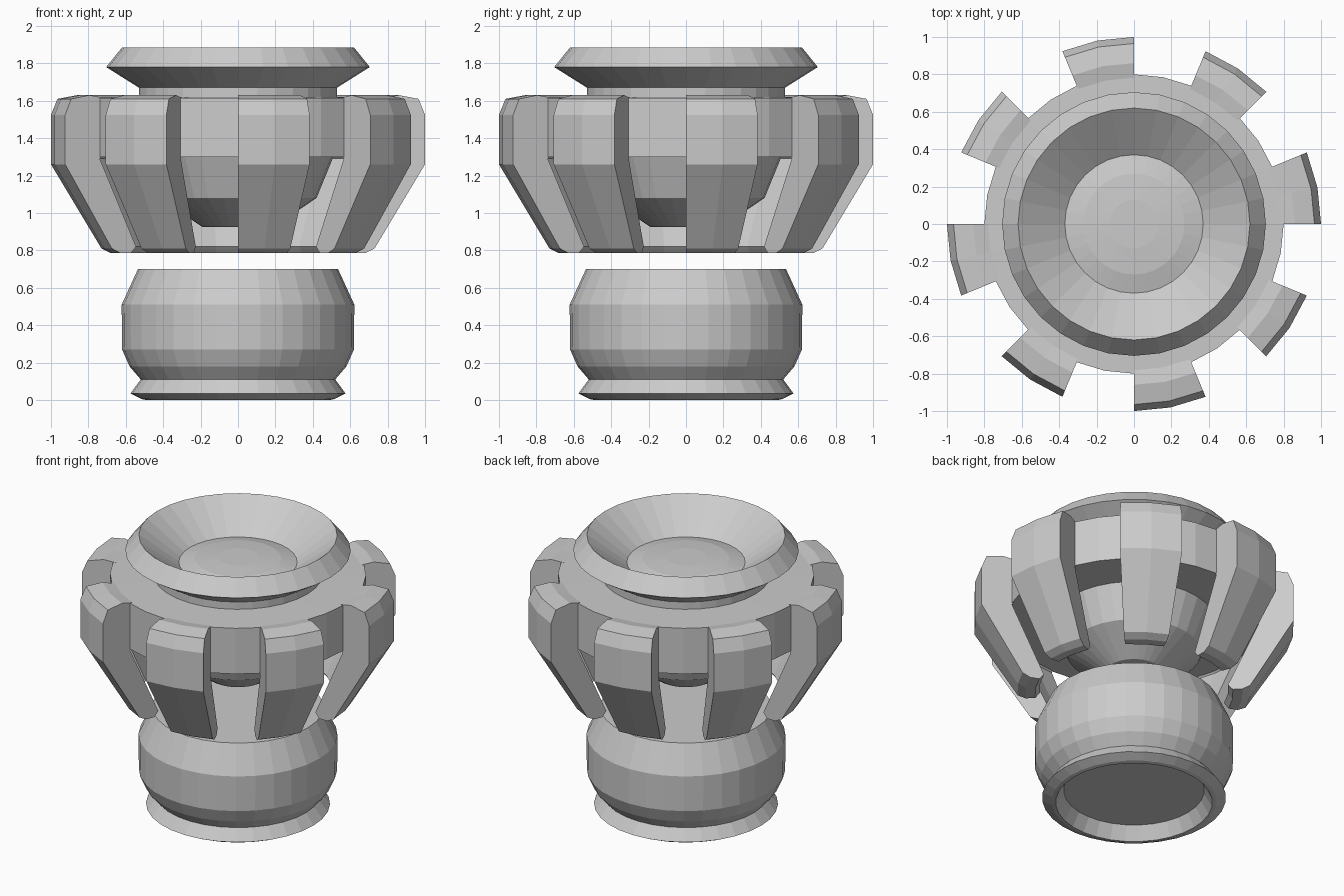
import bpy, bmesh
from math import cos, sin, pi

if "Cube" in bpy.data.objects:
    bpy.data.objects.remove(bpy.data.objects["Cube"])

SEG = 32  # sides of every turned part


def finish(name, bm):
    bmesh.ops.remove_doubles(bm, verts=bm.verts, dist=1e-5)
    bmesh.ops.recalc_face_normals(bm, faces=bm.faces)
    me = bpy.data.meshes.new(name)
    bm.to_mesh(me)
    bm.free()
    ob = bpy.data.objects.new(name, me)
    bpy.context.collection.objects.link(ob)
    return ob


def ring_point(bm, r, z, i):
    a = 2 * pi * i / SEG
    return bm.verts.new((r * cos(a), r * sin(a), z))


def lathe(name, profile):
    """Turn an (r, z) profile around z; its open ends are capped flat."""
    bm = bmesh.new()
    rings = [[ring_point(bm, r, z, i) for i in range(SEG)] for r, z in profile]
    for a, b in zip(rings, rings[1:]):
        for i in range(SEG):
            j = (i + 1) % SEG
            bm.faces.new((a[i], a[j], b[j], b[i]))
    bm.faces.new(rings[0])
    bm.faces.new(rings[-1])
    return finish(name, bm)


# Rounded foot with flared lip and recessed underside
lathe("base", [(.44, .09), (.49, 0), (.515, .005), (.575, .035), (.52, .11),
               (.58, .18), (.62, .27), (.622, .51), (.535, .70)])

# Bowl-shaped core, wide band, collar and dished top with a low button
lathe("hub", [(.19, .925), (.42, 1.08), (.51, 1.30), (.80, 1.30), (.80, 1.615),
              (.53, 1.62), (.53, 1.67), (.705, 1.78), (.62, 1.885),
              (.37, 1.70), (.27, 1.725), (.13, 1.735)])

# Eight hooked teeth, each two segments wide
tooth = [(.78, 1.31), (.80, 1.29), (.59, .82), (.62, .785), (.68, .785),
         (.73, .81), (1.0, 1.26), (1.0, 1.525), (.965, 1.61), (.86, 1.63),
         (.78, 1.615)]
bm = bmesh.new()
for k in range(8):
    cuts = [[ring_point(bm, r, z, 4 * k + s) for r, z in tooth] for s in range(3)]
    for a, b in zip(cuts, cuts[1:]):
        for i in range(len(tooth)):
            j = (i + 1) % len(tooth)
            bm.faces.new((a[i], a[j], b[j], b[i]))
    bm.faces.new(cuts[0])
    bm.faces.new(cuts[-1])
finish("teeth", bm)
